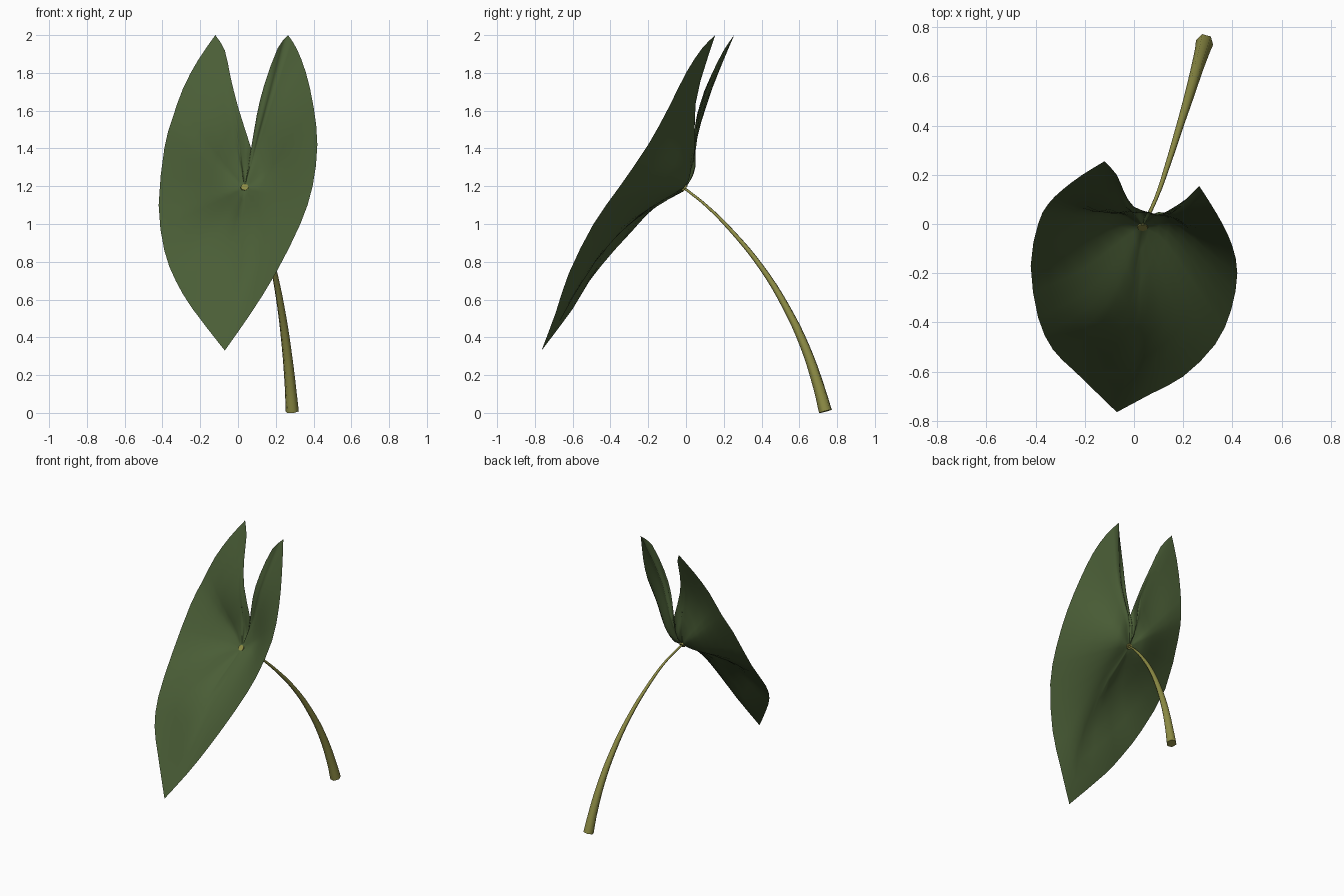
import bpy, bmesh, math
from mathutils import Vector

if "Cube" in bpy.data.objects:
    bpy.data.objects.remove(bpy.data.objects["Cube"])


def material(name, col):
    m = bpy.data.materials.new(name)
    m.diffuse_color = (*col, 1)
    m.use_nodes = True
    m.node_tree.nodes["Principled BSDF"].inputs["Base Color"].default_value = m.diffuse_color
    return m


green = material("leaf green", (0.068, 0.11, 0.037))
olive = material("stalk olive", (0.27, 0.265, 0.06))

# Leaf blade: rim outline (x, y, z) and its depth sag (near the stalk, further out)
outline = [
    (0.07, 0.045, 1.40), (0.10, 0.035, 1.58), (0.14, 0.055, 1.74), (0.21, 0.10, 1.93),
    (0.265, 0.155, 2.0), (0.31, 0.085, 1.93), (0.36, 0.0, 1.80), (0.40, -0.09, 1.62),
    (0.42, -0.20, 1.42), (0.395, -0.35, 1.20), (0.33, -0.49, 1.0), (0.20, -0.62, 0.74),
    (0.07, -0.69, 0.53), (-0.07, -0.765, 0.33), (-0.24, -0.60, 0.55), (-0.33, -0.51, 0.70),
    (-0.39, -0.38, 0.86), (-0.42, -0.17, 1.10), (-0.39, 0.0, 1.40), (-0.35, 0.08, 1.55),
    (-0.29, 0.14, 1.72), (-0.21, 0.20, 1.87), (-0.12, 0.255, 2.0), (-0.07, 0.20, 1.92),
    (-0.04, 0.13, 1.78), (0.0, 0.07, 1.62),
]
sags = [
    (0.02, 0.02), (0.04, 0.015), (0.035, 0.0), (0.03, -0.03), (0.025, -0.04), (0.03, -0.03),
    (0.04, -0.01), (0.05, 0.01), (0.06, 0.03), (0.06, 0.03), (0.03, 0.0), (-0.03, -0.03),
    (-0.08, -0.05), (-0.11, -0.08), (-0.10, -0.08), (-0.07, -0.08), (-0.03, -0.06), (0.025, 0.0),
    (0.03, 0.01), (0.03, 0.0), (0.02, -0.03), (0.01, -0.05), (0.0, -0.06), (0.015, -0.05),
    (0.025, -0.03), (0.035, 0.0),
]
corners = {0, 4, 13, 22}
n = len(outline)
pts = [Vector(p) for p in outline]


def tangent(i, a, b):
    if i in corners:
        return b - a
    return (pts[(i + 1) % n] - pts[i - 1]) / 2


# Smooth the rim with curved midpoints, keeping its corners sharp
rim = []
for i in range(n):
    j = (i + 1) % n
    a, b = pts[i], pts[j]
    mid = (a + b) / 2 + (tangent(i, a, b) - tangent(j, a, b)) / 8
    rim.append((a, *sags[i]))
    rim.append((mid, (sags[i][0] + sags[j][0]) / 2, (sags[i][1] + sags[j][1]) / 2))

# Rings: fraction of the way out, weight of near sag, weight of far sag
rings = [(0.08, 0.35, 0.0), (0.18, 0.9, 0.1), (0.28, 1.0, 0.35), (0.40, 0.75, 0.75),
         (0.55, 0.35, 1.0), (0.70, 0.1, 0.8), (0.85, 0.0, 0.4), (1.0, 0.0, 0.0)]
centre = Vector((0.035, -0.008, 1.19))
bm = bmesh.new()
hub = bm.verts.new(centre)
prev = None
for t, near, far in rings:
    cur = []
    for p, s1, s2 in rim:
        q = centre.lerp(p, t)
        q.y += s1 * near + s2 * far
        cur.append(bm.verts.new(q))
    for i in range(len(rim)):
        j = (i + 1) % len(rim)
        if prev:
            bm.faces.new((prev[i], prev[j], cur[j], cur[i]))
        else:
            bm.faces.new((hub, cur[j], cur[i]))
    prev = cur
bmesh.ops.recalc_face_normals(bm, faces=bm.faces)
bm.normal_update()
if sum(f.normal.y * f.calc_area() for f in bm.faces) > 0:
    bmesh.ops.reverse_faces(bm, faces=bm.faces)
for f in bm.faces:
    f.smooth = True
me = bpy.data.meshes.new("leaf_blade")
bm.to_mesh(me)
bm.free()
me.materials.append(green)
bpy.context.collection.objects.link(bpy.data.objects.new("leaf_blade", me))

# Stalk: tapering curved tube (x, y, z, radius)
path = [
    (0.287, 0.738, 0.008, 0.036), (0.278, 0.705, 0.13, 0.031), (0.256, 0.63, 0.35, 0.025),
    (0.227, 0.53, 0.56, 0.020), (0.187, 0.40, 0.77, 0.015), (0.137, 0.24, 0.965, 0.011),
    (0.092, 0.11, 1.095, 0.008), (0.039, -0.006, 1.188, 0.007),
]
cu = bpy.data.curves.new("stalk", "CURVE")
cu.dimensions = "3D"
cu.bevel_depth = 1.0
cu.bevel_resolution = 1
cu.use_fill_caps = True
cu.resolution_u = 4
sp = cu.splines.new("BEZIER")
sp.bezier_points.add(len(path) - 1)
for bp, (x, y, z, r) in zip(sp.bezier_points, path):
    bp.co = (x, y, z)
    bp.radius = r
    bp.handle_left_type = bp.handle_right_type = "AUTO"
cu.materials.append(olive)
stalk = bpy.data.objects.new("stalk", cu)
bpy.context.collection.objects.link(stalk)
bpy.context.view_layer.objects.active = stalk
stalk.select_set(True)
bpy.ops.object.convert(target="MESH")
bpy.ops.object.shade_smooth_by_angle(angle=math.radians(65))

# Small spot where the stalk meets the blade
normal = Vector((0, -0.8, 0.6))
bpy.ops.mesh.primitive_cylinder_add(vertices=8, radius=0.021, depth=0.016,
                                    location=centre + normal * 0.002,
                                    rotation=normal.to_track_quat("Z", "Y").to_euler())
spot = bpy.context.object
spot.name = "stalk_spot"
spot.data.materials.append(olive)
